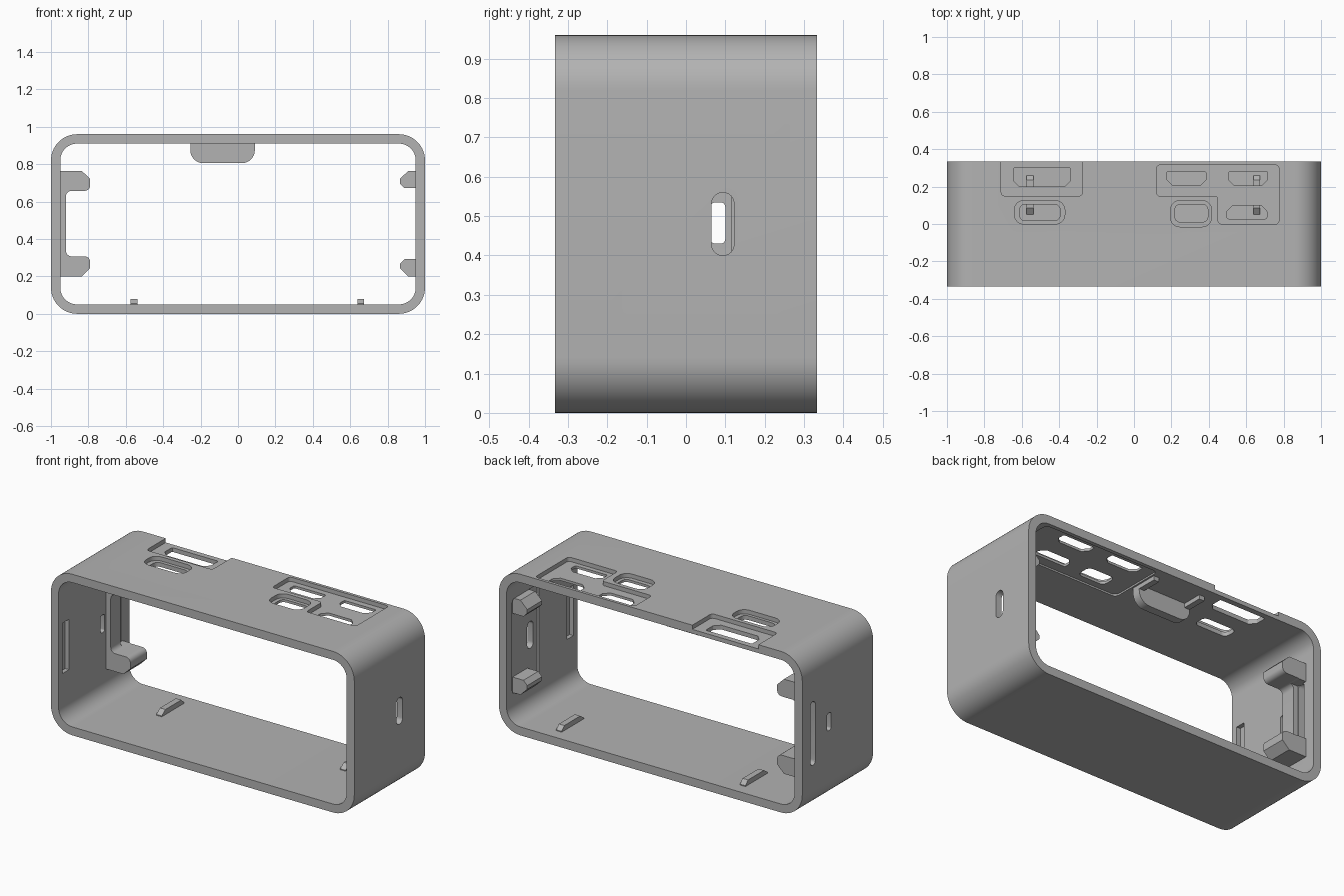
import bpy, bmesh, math
from mathutils import Vector

cube = bpy.data.objects.get("Cube")
if cube:
    bpy.data.objects.remove(cube)

grey = bpy.data.materials.new("plain_grey")
grey.use_nodes = True
COLOUR = (0.45, 0.45, 0.45, 1)
grey.diffuse_color = COLOUR
grey.node_tree.nodes["Principled BSDF"].inputs["Base Color"].default_value = COLOUR


def fillet(pts, radii, steps=6):
    """Round the corners of a polygon; radii is one number or one per corner."""
    n = len(pts)
    if not isinstance(radii, (list, tuple)):
        radii = [radii] * n
    out = []
    for i, r in enumerate(radii):
        p = Vector(pts[i])
        a = (Vector(pts[i - 1]) - p).normalized()
        b = (Vector(pts[(i + 1) % n]) - p).normalized()
        if r == 0:
            out.append(p)
            continue
        half = a.angle(b) / 2
        centre = p + (a + b).normalized() * (r / math.sin(half))
        start = p + a * (r / math.tan(half)) - centre
        end = p + b * (r / math.tan(half)) - centre
        sweep = math.pi - 2 * half
        for k in range(steps + 1):
            t = k / steps
            v = (start * math.sin((1 - t) * sweep) + end * math.sin(t * sweep)) / math.sin(sweep)
            out.append(centre + v)
    return out


def rect(u0, u1, v0, v1, r=0, steps=6):
    return fillet([(u0, v0), (u1, v0), (u1, v1), (u0, v1)], r, steps)


def prism(name, pts, axis, lo, hi):
    """Extrude a flat outline along an axis."""
    place = {"x": lambda u, v, w: (w, u, v),
             "y": lambda u, v, w: (u, w, v),
             "z": lambda u, v, w: (u, v, w)}[axis]
    bm = bmesh.new()
    ends = [[bm.verts.new(place(p[0], p[1], w)) for p in pts] for w in (lo, hi)]
    bm.faces.new(ends[0])
    bm.faces.new(ends[1])
    for i in range(len(pts)):
        bm.faces.new((ends[0][i - 1], ends[0][i], ends[1][i], ends[1][i - 1]))
    bmesh.ops.recalc_face_normals(bm, faces=bm.faces)
    mesh = bpy.data.meshes.new(name)
    bm.to_mesh(mesh)
    bm.free()
    mesh.materials.append(grey)
    obj = bpy.data.objects.new(name, mesh)
    bpy.context.collection.objects.link(obj)
    return obj


def cut(target, pts, axis, lo, hi):
    cutter = prism("cutter", pts, axis, lo, hi)
    cutter.hide_render = True
    mod = target.modifiers.new("cut", "BOOLEAN")
    mod.operation, mod.solver, mod.object = "DIFFERENCE", "EXACT", cutter
    bpy.context.view_layer.objects.active = target
    bpy.ops.object.modifier_apply(modifier=mod.name)
    bpy.data.objects.remove(cutter)


def smooth(obj):
    bpy.ops.object.select_all(action="DESELECT")
    obj.select_set(True)
    bpy.context.view_layer.objects.active = obj
    bpy.ops.object.shade_smooth_by_angle(angle=math.radians(30))


# Open rounded frame
D, H, WALL = 0.333, 0.96, 0.05
frame = prism("frame", rect(-1, 1, 0, H, 0.14, 14), "y", -D, D)
cut(frame, rect(-1 + WALL, 1 - WALL, WALL, H - WALL, 0.09, 14), "y", -1, 1)

# Sunken panels and hole rims in the top
SINK, OVER = H - 0.025, H + 0.1
cut(frame, fillet([(-0.71, 0.15), (-0.275, 0.15), (-0.275, 0.5), (-0.71, 0.5)],
                  [0.02, 0.02, 0, 0]), "z", SINK, OVER)
cut(frame, fillet([(0.12, 0.15), (0.45, 0.15), (0.45, 0), (0.775, 0),
                   (0.775, 0.315), (0.12, 0.315)], 0.018), "z", SINK, OVER)
cut(frame, rect(-0.64, -0.37, 0, 0.125, 0.05), "z", SINK, OVER)
cut(frame, rect(0.195, 0.415, -0.015, 0.125, 0.05), "z", SINK, OVER)

# Shallow relief under the top, beside the tab
cut(frame, rect(0.1, 0.86, -0.03, 0.31, 0.03), "z", 0.8, H - WALL + 0.01)


# Through holes in the top
def port(x0, x1, y0, y1, flip=False):
    c = 0.032
    low, high = (y1, y0) if flip else (y0, y1)
    s = c if high > low else -c
    pts = [(x0 + c, low), (x1 - c, low), (x1, low + s), (x1, high), (x0, high), (x0, low + s)]
    cut(frame, fillet(pts, 0.008, 3), "z", 0.8, OVER)


port(-0.645, -0.34, 0.2, 0.3)
port(0.175, 0.385, 0.205, 0.28)
port(0.505, 0.715, 0.205, 0.28)
port(0.497, 0.71, 0.028, 0.1, True)
cut(frame, rect(-0.612, -0.395, 0.018, 0.105, 0.03), "z", 0.8, OVER)
cut(frame, rect(0.218, 0.395, 0.01, 0.105, 0.03), "z", 0.8, OVER)

# Side slots, inner pockets and the relief in the side wall
cut(frame, rect(0.03, 0.28, 0.2, 0.765, 0.02), "x", 0.9, 0.962)
cut(frame, rect(0.065, 0.122, 0.4, 0.56, 0.028), "x", 0.9, 1.1)
cut(frame, rect(0.062, 0.1, 0.43, 0.535, 0.012), "x", -1.1, -0.9)
cut(frame, rect(0.21, 0.255, 0.28, 0.66, 0.022), "x", -1.1, -0.9)
for side in (-1, 1):
    cut(frame, rect(-0.295, -0.235, 0.33, 0.63), "x", *sorted((side * 0.9, side * 0.975)))
smooth(frame)

# Long bracket: a channel with two arms
MID = 0.482
upper = [(-0.96, 0.282), (-0.835, 0.282), (-0.79, 0.238), (-0.79, 0.175), (-0.92, 0.175)]
outline = [(x, MID + z) for x, z in upper] + [(x, MID - z) for x, z in reversed(upper)]
bracket = prism("bracket", fillet(outline, [0, 0, 0, 0.03, 0.03, 0.03, 0.03, 0, 0, 0]),
                "y", 0.115, 0.27)
cut(bracket, rect(0.205, 0.4, 0.31, 0.655), "x", -1.1, -0.9)
smooth(bracket)

# Short clips on the opposite wall
for name, s in (("upper_clip", 1), ("lower_clip", -1)):
    pts = [(0.97, 0.282), (0.91, 0.282), (0.865, 0.238), (0.865, 0.215), (0.89, 0.19), (0.97, 0.19)]
    clip = prism(name, [(x, MID + s * z) for x, z in pts], "y", 0.12, 0.26)

# Hanging tab with two short arms under the top
tab = prism("hanging_tab", fillet([(-0.255, 0.805), (0.09, 0.805), (0.09, 0.915), (-0.255, 0.915)],
                                  [0.07, 0.07, 0, 0], 8), "y", 0.1, 0.15)
smooth(tab)
for name, x in (("right_tab_arm", -0.255), ("left_tab_arm", 0.055)):
    prism(name, rect(x, x + 0.035, 0.885, 0.915), "y", 0.145, 0.27)

# Ramped floor ribs
for name, x in (("right_floor_rib", -0.574), ("left_floor_rib", 0.638)):
    prism(name, [(0.05, 0.045), (0.26, 0.045), (0.26, 0.055), (0.235, 0.08), (0.085, 0.08), (0.05, 0.055)],
          "x", x, x + 0.036)
